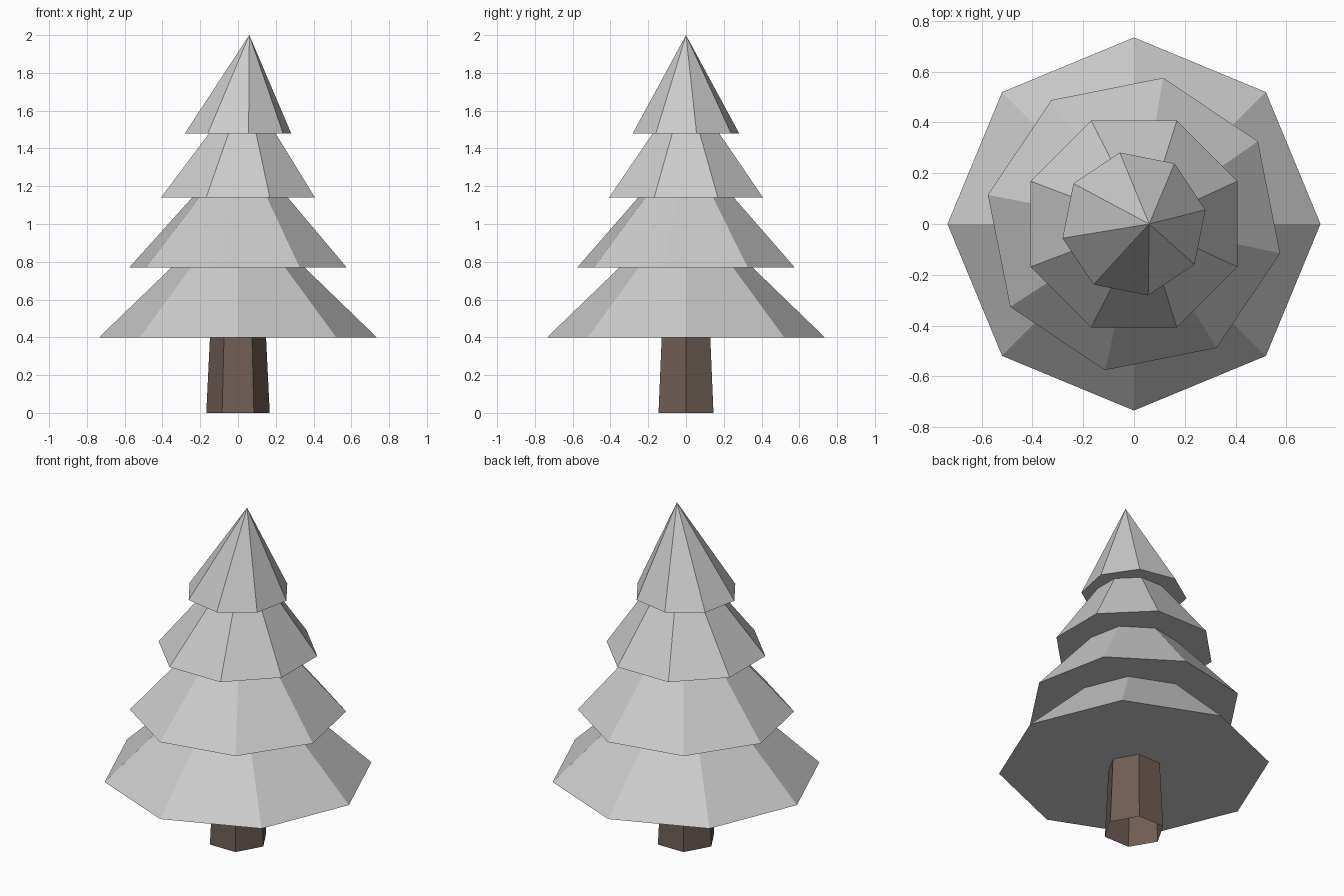
import bpy, bmesh
from math import radians, cos, sin

if "Cube" in bpy.data.objects:
    bpy.data.objects.remove(bpy.data.objects["Cube"])


def frustum(name, sides, turn, z0, r0, z1, r1, lean=0.0, base=True):
    """Flat-faced frustum (a cone when r1 is 0) whose top is shifted by lean in x."""
    bm = bmesh.new()

    def ring(z, r, dx):
        angles = [radians(turn + 360 * i / sides) for i in range(sides)]
        return [bm.verts.new((dx + r * cos(a), r * sin(a), z)) for a in angles]

    low = ring(z0, r0, 0)
    if r1 > 0:
        high = ring(z1, r1, lean)
    else:
        high = [bm.verts.new((lean, 0, z1))] * sides
    for i in range(sides):
        j = (i + 1) % sides
        quad = [low[i], low[j], high[j], high[i]]
        bm.faces.new(quad if r1 > 0 else quad[:3])
    if base:
        bm.faces.new(low[::-1])
    mesh = bpy.data.meshes.new(name)
    bm.to_mesh(mesh)
    bm.free()
    obj = bpy.data.objects.new(name, mesh)
    bpy.context.collection.objects.link(obj)
    return obj


# Trunk: tapered hexagonal tube, open at the bottom
trunk = frustum("trunk", 6, 0, 0, 0.168, 0.45, 0.146, base=False)
bark = bpy.data.materials.new("bark")
bark.diffuse_color = (0.16, 0.11, 0.09, 1)
bark.use_nodes = True
bark.node_tree.nodes["Principled BSDF"].inputs["Base Color"].default_value = bark.diffuse_color
trunk.data.materials.append(bark)

# Foliage tiers: turn, base z, base radius, top z, top radius, lean
# The lower tiers run a little way up into the tier above
tiers = [
    (0, 0.40, 0.735, 0.83, 0.29, 0.0),
    (-11.25, 0.77, 0.587, 1.20, 0.205, 0.012),
    (22.5, 1.14, 0.441, 1.54, 0.146, 0.027),
    (11.25, 1.48, 0.287, 2.00, 0.0, 0.06),
]
for n, (turn, z0, r0, z1, r1, lean) in enumerate(tiers, 1):
    frustum(f"foliage_tier_{n}", 8, turn, z0, r0, z1, r1, lean)
